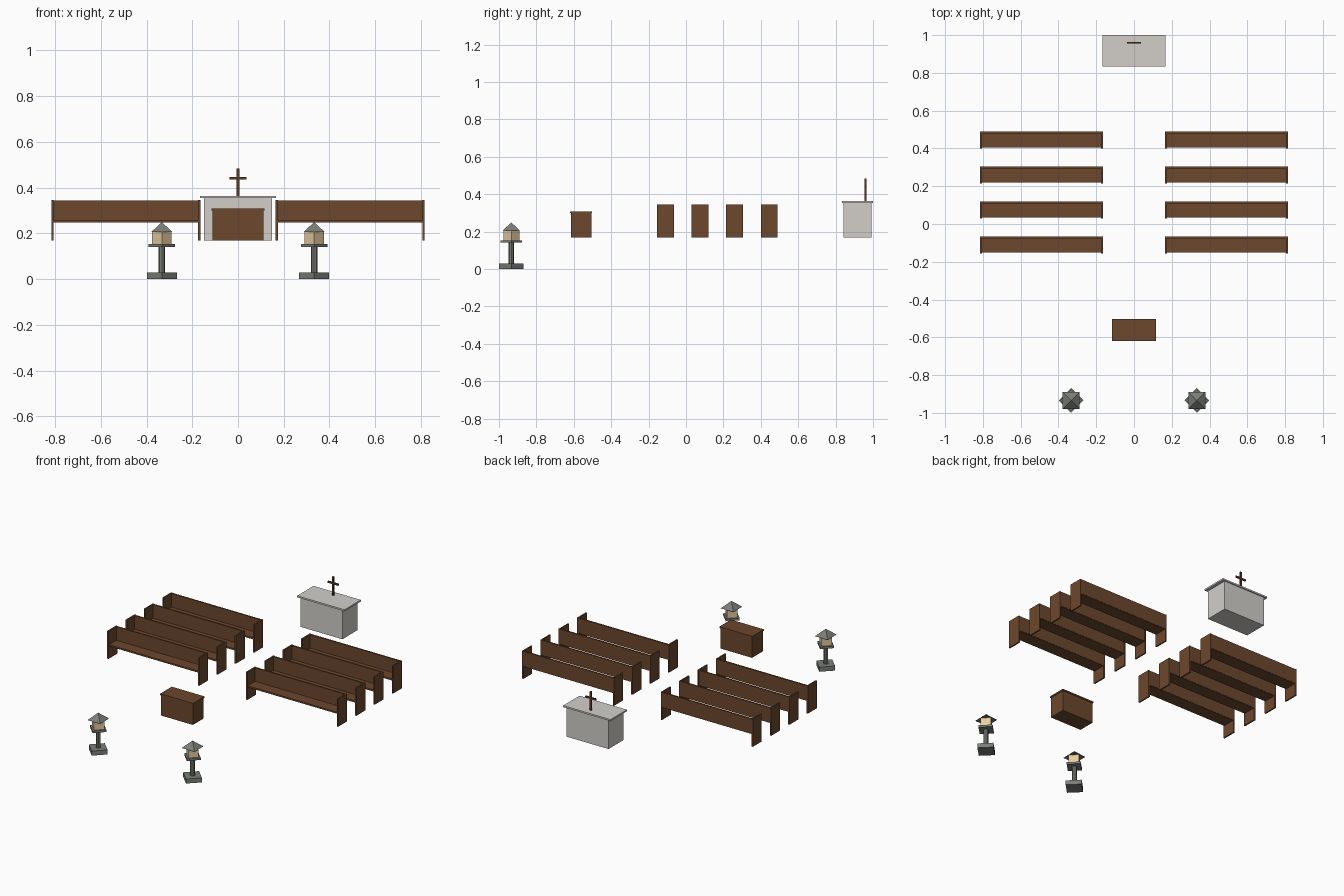
import bpy, bmesh, math
from mathutils import Matrix

if "Cube" in bpy.data.objects:
    bpy.data.objects.remove(bpy.data.objects["Cube"])


def material(name, rgb):
    lin = [(c / 255 / 12.92) if c < 10 else ((c / 255 + 0.055) / 1.055) ** 2.4 for c in rgb]
    m = bpy.data.materials.new(name)
    m.diffuse_color = (*lin, 1)
    m.use_nodes = True
    m.node_tree.nodes["Principled BSDF"].inputs["Base Color"].default_value = m.diffuse_color
    return m


WOOD = material("brown_wood", (108, 71, 45))
DARK = material("dark_wood", (90, 56, 36))
ALTAR = material("pale_stone", (210, 207, 202))
STONE = material("grey_stone", (122, 127, 119))
GLOW = material("warm_cream", (232, 205, 163))


def finish(name, bm, mat):
    mesh = bpy.data.meshes.new(name)
    bm.to_mesh(mesh)
    bm.free()
    mesh.materials.append(mat)
    ob = bpy.data.objects.new(name, mesh)
    bpy.context.collection.objects.link(ob)
    return ob


def box(name, x0, x1, y0, y1, z0, z1, mat):
    bm = bmesh.new()
    bmesh.ops.create_cube(bm, size=1)
    for v in bm.verts:
        v.co = (x0 if v.co.x < 0 else x1, y0 if v.co.y < 0 else y1, z0 if v.co.z < 0 else z1)
    return finish(name, bm, mat)


def prism(name, x, y, z0, z1, r0, r1, sides, turn, mat):
    bm = bmesh.new()
    mtx = Matrix.Translation((x, y, (z0 + z1) / 2)) @ Matrix.Rotation(math.radians(turn), 4, 'Z')
    bmesh.ops.create_cone(bm, cap_ends=True, segments=sides, radius1=r0, radius2=r1,
                          depth=z1 - z0, matrix=mtx)
    bmesh.ops.remove_doubles(bm, verts=bm.verts, dist=1e-5)
    return finish(name, bm, mat)


FLOOR = 0.168

# pews: four rows either side of the aisle
for x0 in (-0.815, 0.165):
    x1 = x0 + 0.65
    for row in range(4):
        y0 = -0.155 + row * 0.185
        y1 = y0 + 0.09
        box("pew_seat", x0 + 0.009, x1 - 0.009, y0 + 0.005, y1 - 0.002, 0.247, 0.257, WOOD)
        box("pew_back", x0 + 0.009, x1 - 0.009, y1 - 0.011, y1 - 0.001, 0.25, 0.344, WOOD)
        box("pew_end_left", x0, x0 + 0.009, y0, y1, FLOOR, 0.345, WOOD)
        box("pew_end_right", x1 - 0.009, x1, y0, y1, FLOOR, 0.345, WOOD)

# wooden chest near the entrance
box("chest_body", -0.112, 0.112, -0.615, -0.506, FLOOR, 0.299, WOOD)
box("chest_top", -0.116, 0.116, -0.619, -0.502, 0.299, 0.308, WOOD)

# altar with cross
box("altar_body", -0.148, 0.148, 0.842, 0.993, FLOOR, 0.354, ALTAR)
box("altar_slab", -0.167, 0.167, 0.835, 1.0, 0.354, 0.364, ALTAR)
box("cross_post", -0.006, 0.006, 0.955, 0.964, 0.364, 0.484, DARK)
box("cross_bar", -0.037, 0.037, 0.9555, 0.9635, 0.436, 0.447, DARK)

# stone lanterns
for x in (-0.333, 0.333):
    y = -0.934
    prism("lantern_base", x, y, 0, 0.029, 0.066, 0.066, 4, 0, STONE)
    prism("lantern_post", x, y, 0.029, 0.141, 0.0145, 0.0145, 8, 0, STONE)
    prism("lantern_platform", x, y, 0.141, 0.154, 0.058, 0.058, 4, 0, STONE)
    prism("lantern_light_box", x, y, 0.154, 0.207, 0.043, 0.043, 4, 0, GLOW)
    prism("lantern_roof", x, y, 0.207, 0.249, 0.064, 0.0, 4, 45, STONE)
